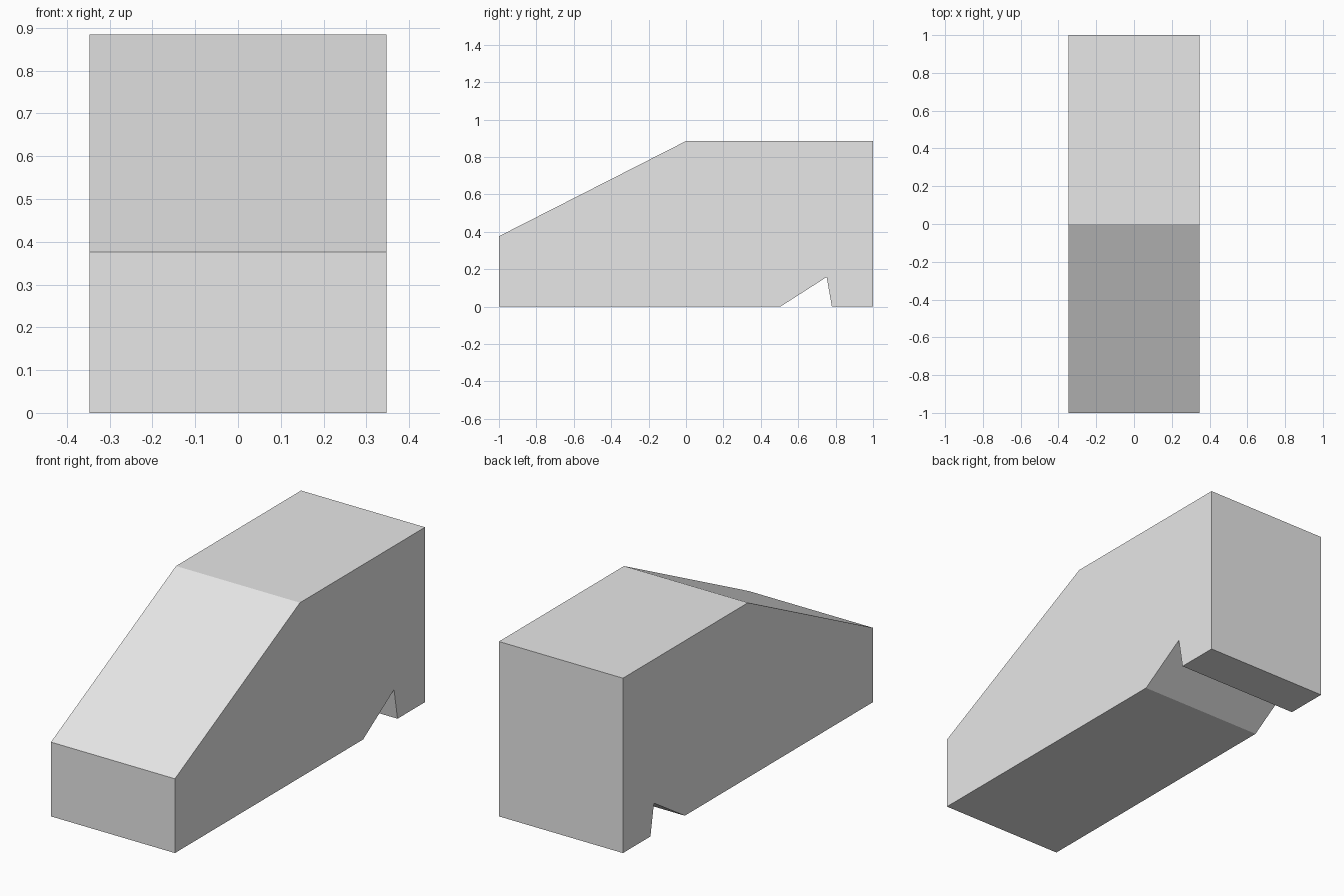
import bpy
import bmesh

if "Cube" in bpy.data.objects:
    bpy.data.objects.remove(bpy.data.objects["Cube"])

HALF_WIDTH = 0.347

# Side profile (y, z): sloped front, flat top, notch under the rear
PROFILE = [(-1, 0), (0.505, 0), (0.752, 0.158), (0.78, 0),
           (1, 0), (1, 0.885), (0, 0.885), (-1, 0.376)]

grey = bpy.data.materials.new("light_grey")
grey.diffuse_color = (0.8, 0.8, 0.8, 1)
grey.use_nodes = True
grey.node_tree.nodes["Principled BSDF"].inputs["Base Color"].default_value = grey.diffuse_color

# Wedge body: profile extruded across the width
bm = bmesh.new()
side = bm.faces.new([bm.verts.new((-HALF_WIDTH, y, z)) for y, z in PROFILE])
ext = bmesh.ops.extrude_face_region(bm, geom=[side], use_keep_orig=True)
moved = [g for g in ext["geom"] if isinstance(g, bmesh.types.BMVert)]
bmesh.ops.translate(bm, verts=moved, vec=(2 * HALF_WIDTH, 0, 0))
bmesh.ops.recalc_face_normals(bm, faces=bm.faces)

mesh = bpy.data.meshes.new("wedge_body")
bm.to_mesh(mesh)
bm.free()
mesh.materials.append(grey)
body = bpy.data.objects.new("wedge_body", mesh)
bpy.context.collection.objects.link(body)
